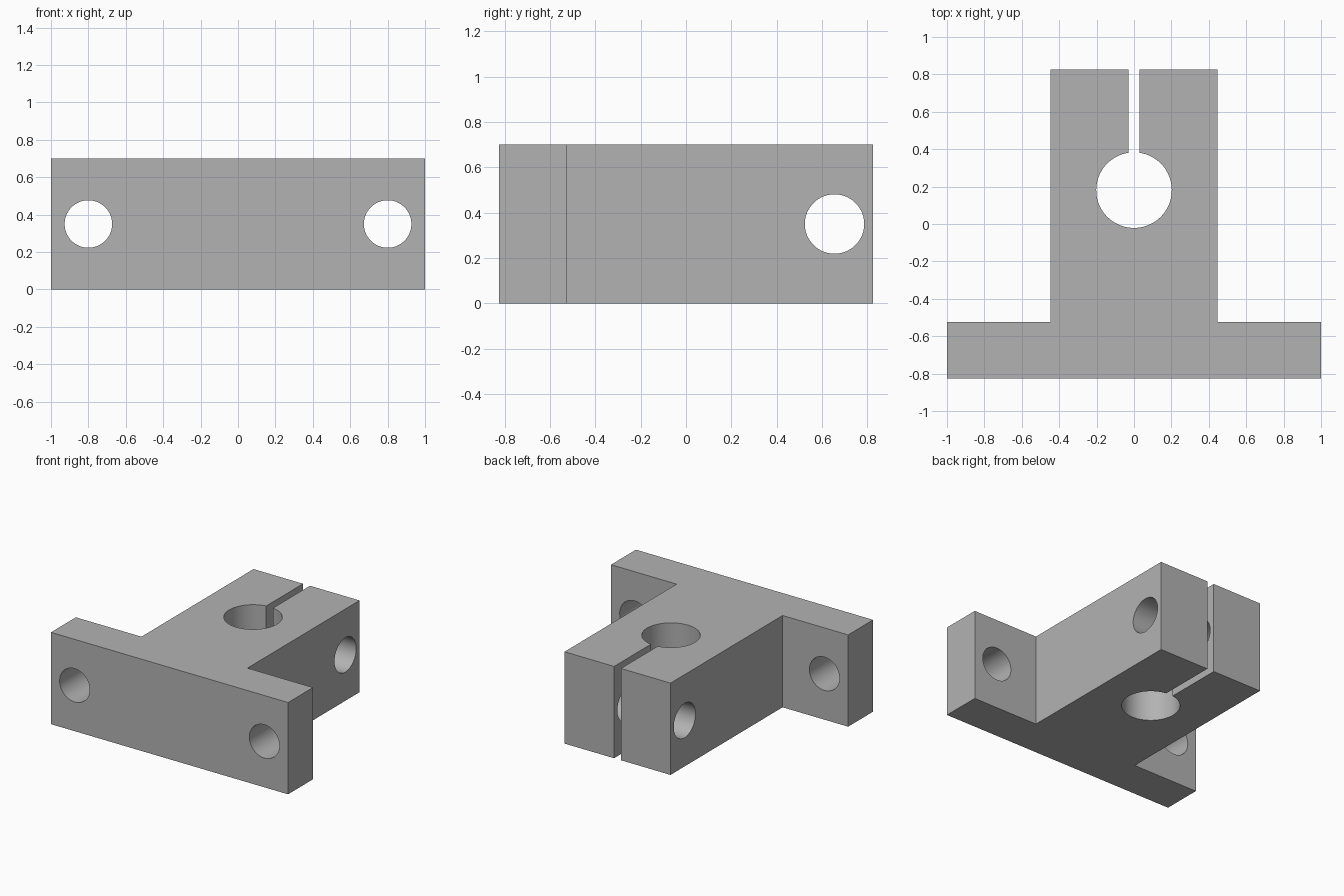
import bpy
import bmesh
import math
from mathutils import Vector

cube = bpy.data.objects.get("Cube")
if cube:
    bpy.data.objects.remove(cube, do_unlink=True)

HEIGHT = 0.70
HALF_DEPTH = 0.825
FLANGE_BACK = -0.525
HALF_STEM = 0.447
HALF_SLOT = 0.029
BORE_Y, BORE_R = 0.181, 0.202

grey = bpy.data.materials.new("machined grey")
grey.use_nodes = True
colour = (0.45, 0.45, 0.45, 1)
grey.diffuse_color = colour
grey.node_tree.nodes["Principled BSDF"].inputs["Base Color"].default_value = colour


def new_object(name, bm):
    bmesh.ops.recalc_face_normals(bm, faces=bm.faces)
    mesh = bpy.data.meshes.new(name)
    bm.to_mesh(mesh)
    bm.free()
    mesh.materials.append(grey)
    obj = bpy.data.objects.new(name, mesh)
    bpy.context.collection.objects.link(obj)
    return obj


def hole_cutter(name, centre, axis, radius, length):
    bm = bmesh.new()
    bmesh.ops.create_cone(bm, cap_ends=True, segments=64, radius1=radius,
                          radius2=radius, depth=length)
    turn = Vector((0, 0, 1)).rotation_difference(Vector(axis)).to_matrix()
    bmesh.ops.rotate(bm, verts=bm.verts, matrix=turn)
    bmesh.ops.translate(bm, verts=bm.verts, vec=centre)
    return new_object(name, bm)


# Half outline of the T plate, from the front corner round to the bore
half = [(1, -HALF_DEPTH), (1, FLANGE_BACK), (HALF_STEM, FLANGE_BACK),
        (HALF_STEM, HALF_DEPTH), (HALF_SLOT, HALF_DEPTH)]
start = math.asin(HALF_SLOT / BORE_R)
steps = 36
for i in range(steps + 1):
    a = start + (math.pi - start) * i / steps
    half.append((BORE_R * math.sin(a), BORE_Y + BORE_R * math.cos(a)))
outline = half + [(-x, y) for x, y in reversed(half[:-1])]

# Shaft support body with clamp slot and bore
bm = bmesh.new()
face = bm.faces.new([bm.verts.new((x, y, 0)) for x, y in outline])
grown = bmesh.ops.extrude_face_region(bm, geom=[face])
bmesh.ops.translate(bm, vec=(0, 0, HEIGHT),
                    verts=[v for v in grown["geom"] if isinstance(v, bmesh.types.BMVert)])
body = new_object("shaft_support", bm)

# Mounting holes through the flange and clamp screw hole through the jaws
mid = HEIGHT / 2
cutters = [hole_cutter("mount_hole_" + side, (x, -0.675, mid), (0, 1, 0), 0.127, 0.5)
           for side, x in (("left", 0.8), ("right", -0.8))]
cutters.append(hole_cutter("clamp_screw_hole", (0, 0.655, mid), (1, 0, 0), 0.131, 1.2))

bpy.ops.object.select_all(action="DESELECT")
bpy.context.view_layer.objects.active = body
body.select_set(True)
for cutter in cutters:
    cutter.hide_render = True
    cut = body.modifiers.new(cutter.name, "BOOLEAN")
    cut.operation = "DIFFERENCE"
    cut.solver = "EXACT"
    cut.object = cutter
    bpy.ops.object.modifier_apply(modifier=cut.name)
for cutter in cutters:
    bpy.data.objects.remove(cutter, do_unlink=True)

bpy.ops.object.shade_smooth_by_angle(angle=math.radians(30))
